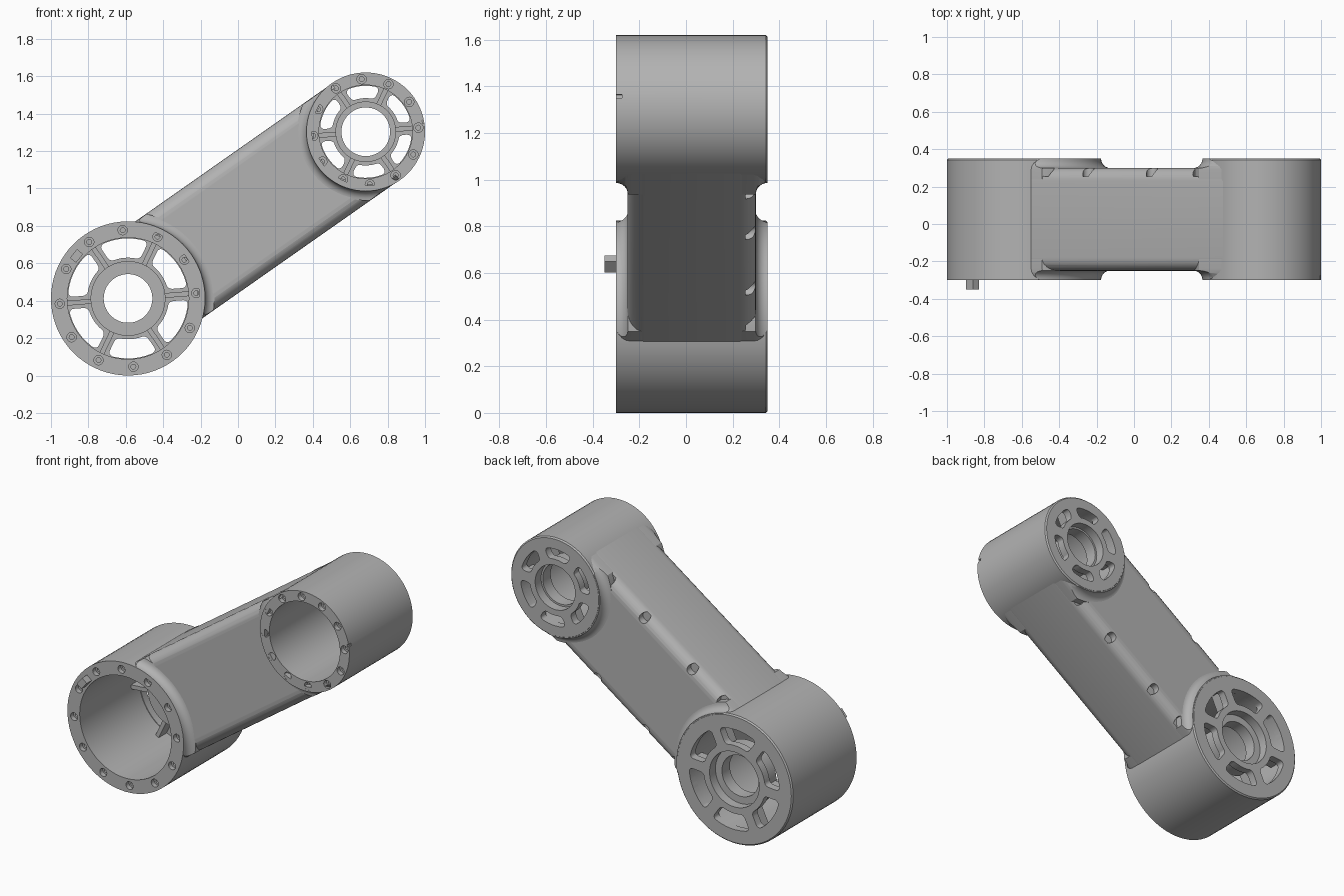
import bpy, bmesh, math
from mathutils import Matrix, Vector

if "Cube" in bpy.data.objects:
    bpy.data.objects.remove(bpy.data.objects["Cube"], do_unlink=True)

FRONT, BACK = -0.30, 0.35
BIG, SMALL = Vector((-0.588, 0, 0.412)), Vector((0.683, 0, 1.303))
SPAN = (SMALL - BIG).length
TILT = math.atan2(SMALL.z - BIG.z, SMALL.x - BIG.x)
ARM = Matrix.Translation(BIG) @ Matrix.Rotation(-TILT, 4, 'Y')
ALONG_Y = Matrix.Rotation(math.pi / 2, 4, 'X')

grey = bpy.data.materials.new("mid grey")
grey.use_nodes = True
grey.diffuse_color = (0.45, 0.45, 0.45, 1)
grey.node_tree.nodes["Principled BSDF"].inputs["Base Color"].default_value = (0.45, 0.45, 0.45, 1)


def make(name, bm):
    bmesh.ops.recalc_face_normals(bm, faces=bm.faces)
    mesh = bpy.data.meshes.new(name)
    bm.to_mesh(mesh)
    bm.free()
    mesh.materials.append(grey)
    ob = bpy.data.objects.new(name, mesh)
    bpy.context.collection.objects.link(ob)
    return ob


def select(ob):
    bpy.ops.object.select_all(action='DESELECT')
    ob.select_set(True)
    bpy.context.view_layer.objects.active = ob


def combine(ob, cutter, operation='DIFFERENCE'):
    select(ob)
    mod = ob.modifiers.new("cut", 'BOOLEAN')
    mod.operation, mod.object, mod.solver = operation, cutter, 'EXACT'
    bpy.ops.object.modifier_apply(modifier=mod.name)
    bpy.data.objects.remove(cutter, do_unlink=True)


def smooth(ob):
    select(ob)
    bpy.ops.object.shade_smooth_by_angle(angle=math.radians(32))


def cylinder(bm, centre, r, y0, y1, segments=24):
    place = Matrix.Translation((centre.x, (y0 + y1) / 2, centre.z)) @ ALONG_Y
    bmesh.ops.create_cone(bm, cap_ends=True, segments=segments, radius1=r, radius2=r,
                          depth=y1 - y0, matrix=place)


def box(bm, matrix, centre, size):
    place = matrix @ Matrix.Translation(centre) @ Matrix.Diagonal((*size, 1))
    return bmesh.ops.create_cube(bm, size=1, matrix=place)["verts"]


def lathe(bm, centre, profile, steps=72):
    # closed (radius, y) profile turned about the drum axis
    rings = [[bm.verts.new(centre + polar(r, math.tau * i / steps, y)) for r, y in profile]
             for i in range(steps)]
    n = len(profile)
    for i in range(steps):
        a, b = rings[i], rings[(i + 1) % steps]
        for j in range(n):
            k = (j + 1) % n
            bm.faces.new((a[j], a[k], b[k], b[j]))


def polar(r, angle, y=0):
    return Vector((r * math.cos(angle), y, r * math.sin(angle)))


def window(bm, centre, middle, r0, r1, spoke):
    # rounded ring-sector prism between two spokes
    sec = bmesh.new()
    points = []
    for r, sign in ((r0, 1), (r1, -1)):
        half = math.pi / 6 - math.asin(spoke / 2 / r)
        points += [polar(r, middle - sign * half * (1 - i / 4), 0.25) for i in range(9)]
    verts = [sec.verts.new(centre + p) for p in points]
    sec.faces.new(verts)
    corners = [verts[i] for i in (0, 8, 9, 17)]
    bmesh.ops.bevel(sec, geom=corners, offset=0.026, segments=4, profile=0.5, affect='VERTICES')
    out = bmesh.ops.extrude_face_region(sec, geom=sec.faces[:])["geom"]
    bmesh.ops.translate(sec, vec=(0, 0.2, 0), verts=[v for v in out if isinstance(v, bmesh.types.BMVert)])
    bmesh.ops.recalc_face_normals(sec, faces=sec.faces)
    temp = bpy.data.meshes.new("temp")
    sec.to_mesh(temp)
    sec.free()
    bm.from_mesh(temp)
    bpy.data.meshes.remove(temp)


def arm_block(name, y0, y1, half):
    # long block with rounded lengthwise edges
    bm = bmesh.new()
    box(bm, ARM, (SPAN / 2, (y0 + y1) / 2, 0), (SPAN, y1 - y0, 2 * half))
    axis = (SMALL - BIG).normalized()
    long_edges = [e for e in bm.edges
                  if abs((e.verts[0].co - e.verts[1].co).normalized().dot(axis)) > 0.99]
    bmesh.ops.bevel(bm, geom=long_edges, offset=0.07, segments=6, profile=0.5, affect='EDGES')
    return make(name, bm)


# Arm between the drums, with bores and screw scallops removed
arm = arm_block("arm", -0.25, 0.30, 0.315)
bores = bmesh.new()
cylinder(bores, BIG, 0.37, -0.5, 0.5, 72)
cylinder(bores, SMALL, 0.28, -0.5, 0.5, 72)
combine(arm, make("bore_cutter", bores))
scallops = bmesh.new()
for t in (0.36, 0.62, 1.035, 1.34):
    for side in (1, -1):
        cylinder(scallops, ARM @ Vector((t, 0, side * 0.285)), 0.03, 0.255, 0.4)
combine(arm, make("scallop_cutter", scallops))
smooth(arm)


def drum(name, centre, radius, bore, hub, counterbore, hole_circle):
    # Shell, back plate and hub in one turned body
    c = 0.008
    bm = bmesh.new()
    lathe(bm, centre, [(radius, FRONT), (radius, BACK - c), (radius - c, BACK),
                       (counterbore, BACK), (counterbore, 0.29), (0.13, 0.29), (0.13, 0.21),
                       (hub, 0.21), (hub, 0.30), (bore, 0.30), (bore, FRONT)])
    shell = make(name + "_drum", bm)
    cuts = bmesh.new()
    start = math.radians(4.5)
    for i in range(6):
        window(cuts, centre, start + math.radians(30 + 60 * i), hub + 0.018, bore - 0.004, 0.065)
    # Front ring screw holes: counterbore, stepping down to a pilot
    for i in range(12):
        at = centre + polar(hole_circle, start + math.tau * i / 12)
        cylinder(cuts, at, 0.025, FRONT - 0.1, FRONT + 0.03, 20)
    combine(shell, make("opening_cutter", cuts))
    pilots = bmesh.new()
    for i in range(12):
        at = centre + polar(hole_circle, start + math.tau * i / 12)
        cylinder(pilots, at, 0.013, FRONT, FRONT + 0.1, 12)
    if name == "small":
        # Index notch in the outer front edge
        box(pilots, Matrix.Translation(centre) @ Matrix.Rotation(-math.radians(10), 4, 'Y'),
            (radius, FRONT, 0), (0.02, 0.05, 0.016))
    combine(shell, make("pilot_cutter", pilots))
    smooth(shell)

    # Thin stiffening ribs behind the spokes
    ribs = bmesh.new()
    for i in range(6):
        turn = Matrix.Translation(centre) @ Matrix.Rotation(-start - math.tau * i / 6, 4, 'Y')
        box(ribs, turn, ((hub + bore) / 2, 0.265, 0), (bore - hub + 0.01, 0.09, 0.026))
    make(name + "_ribs", ribs)

    # Concave blend from the drum ends down to the arm faces
    blend = bmesh.new()
    w = 0.05
    for face, inward in ((FRONT, 1), (BACK, -1)):
        cove = [(radius + w - w * math.cos(a), face + inward * (w * math.sin(a) + 0.001))
                for a in (math.pi / 2 * k / 6 for k in range(7))]
        deep = face + inward * 0.15
        lathe(blend, centre, cove + [(radius + w, deep), (radius - 0.03, deep),
                                     (radius - 0.03, face + inward * 0.001)])
    ring = make(name + "_blend", blend)
    combine(ring, arm_block("blend_limit", FRONT - 0.01, BACK + 0.01, 0.314), 'INTERSECT')
    smooth(ring)


drum("big", BIG, 0.412, 0.325, 0.20, 0.176, 0.366)
drum("small", SMALL, 0.317, 0.25, 0.162, 0.142, 0.282)

# Square locating pin on the front of the big ring
pin = bmesh.new()
box(pin, Matrix.Translation(BIG) @ Matrix.Rotation(-math.radians(140.5), 4, 'Y'),
    (0.357, -0.315, 0), (0.042, 0.07, 0.06))
make("locating_pin", pin)
